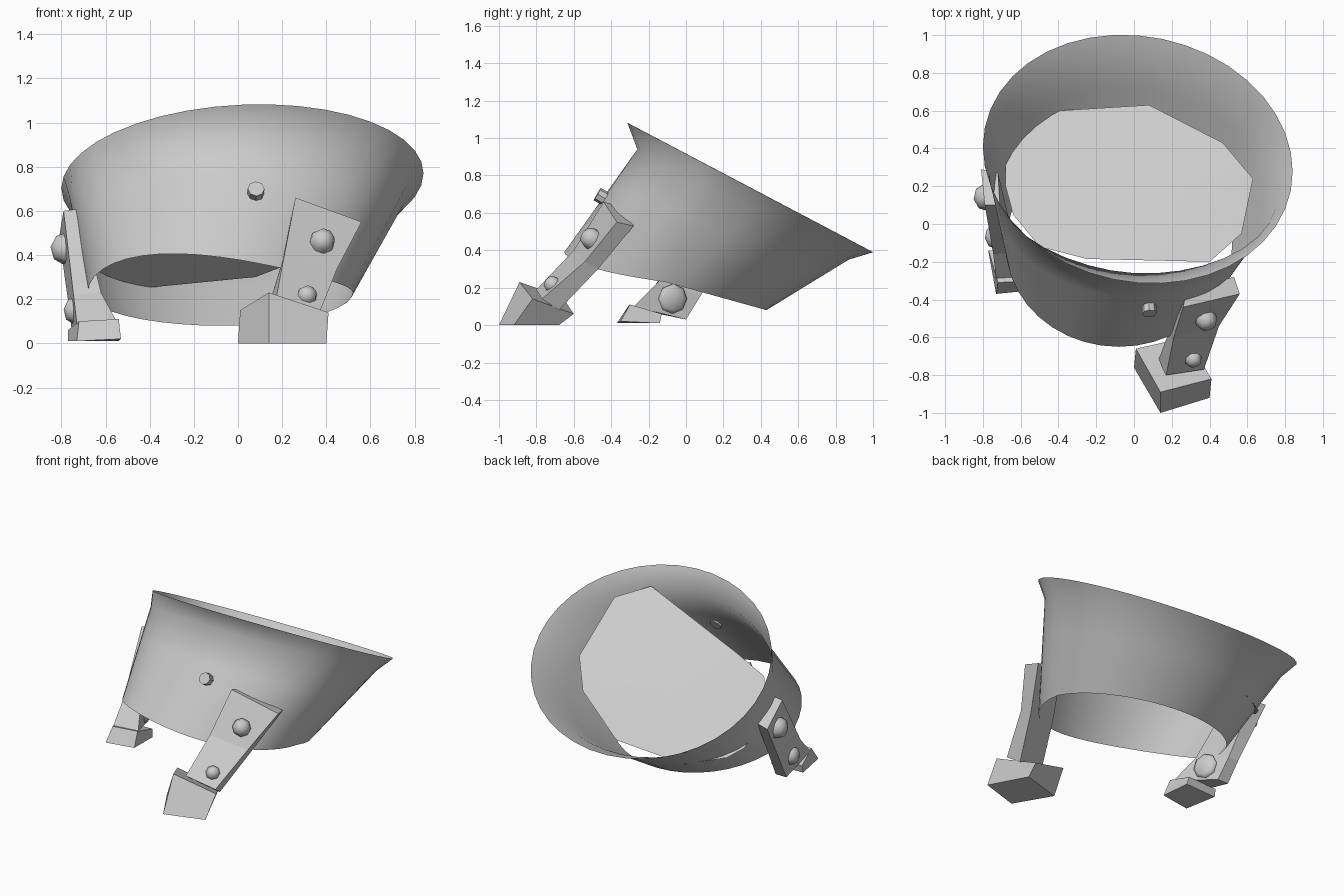
import bpy, bmesh
from math import sin, cos, pi
from mathutils import Vector

if "Cube" in bpy.data.objects:
    bpy.data.objects.remove(bpy.data.objects["Cube"])

SEG = 40


def make(name, verts, faces, smooth=False, angle=0.7):
    me = bpy.data.meshes.new(name)
    me.from_pydata([tuple(v) for v in verts], [], faces)
    ob = bpy.data.objects.new(name, me)
    bpy.context.collection.objects.link(ob)
    bm = bmesh.new()
    bm.from_mesh(me)
    bmesh.ops.recalc_face_normals(bm, faces=bm.faces)
    bm.to_mesh(me)
    bm.free()
    if smooth:
        bpy.context.view_layer.objects.active = ob
        ob.select_set(True)
        bpy.ops.object.shade_smooth_by_angle(angle=angle)
        ob.select_set(False)
    return ob


def ring(cx, rx, cy, ry, cz, zs, twist=0.0, skew=0.0, widen=0.0):
    # tilted ellipse; skew turns it in its plane, widen pushes out the front quarters
    pts = []
    for i in range(SEG):
        t = 2 * pi * i / SEG
        front = max(0, -sin(t))
        x = cx + rx * cos(t) * (1 + widen * abs(sin(2 * t)) * (front > 0))
        pts.append(Vector((x, cy + ry * sin(t) - skew * x,
                           cz + zs * sin(t) - twist * x * front + 0.52 * skew * x)))
    return pts


def block(name, *ends):
    # solid lofted through four-cornered sections
    fs = [(0, 1, 2, 3), tuple(range(4 * len(ends) - 4, 4 * len(ends)))]
    fs += [(4 * j + i, 4 * j + (i + 1) % 4, 4 * j + 4 + (i + 1) % 4, 4 * j + 4 + i)
           for j in range(len(ends) - 1) for i in range(4)]
    return make(name, [v for e in ends for v in e], fs)


def bolt(name, pos, axis, r, h):
    # domed eight-sided bolt head
    q = Vector(axis).to_track_quat('Z', 'Y')
    prof = [(1, -0.5), (1, 0), (0.75, 0.65)]
    vs = [q @ Vector((r * k * cos(pi * i / 4), r * k * sin(pi * i / 4), h * z)) + Vector(pos)
          for k, z in prof for i in range(8)]
    vs.append(q @ Vector((0, 0, h)) + Vector(pos))
    fs = [(j * 8 + i, j * 8 + (i + 1) % 8, j * 8 + 8 + (i + 1) % 8, j * 8 + 8 + i)
          for j in range(2) for i in range(8)]
    fs += [(16 + i, 16 + (i + 1) % 8, 24) for i in range(8)] + [tuple(range(8))]
    return make(name, vs, fs, True, 1.1)


# tilted, skewed tub wall with flared rim
bottom = ring(-0.08, 0.60, -0.11, 0.54, 0.23, -0.15, 0.13)
neck = ring(0.0, 0.755, 0.305, 0.565, 0.645, -0.295, skew=0.06, widen=0.08)
rim = ring(0.02, 0.82, 0.345, 0.655, 0.735, -0.345, skew=0.08)
rings = [bottom] + [[a.lerp(b, k) for a, b in zip(bottom, neck)] for k in (0.33, 0.67)] + [neck, rim]
make("tub_wall", [v for r in rings for v in r],
     [(j * SEG + i, j * SEG + (i + 1) % SEG, (j + 1) * SEG + (i + 1) % SEG, (j + 1) * SEG + i)
      for j in range(len(rings) - 1) for i in range(SEG)], True, 1.2)

# inner floor, roughly parallel to the rim and lifted at the front right
floor = [(-.68, .35), (-.62, .45), (-.4, .6), (.08, .63), (.47, .43), (.63, .24), (.57, -.05),
         (.4, -.2), (-.25, -.185), (-.5, -.12), (-.64, .05), (-.68, .2), (0, .2)]
fv = [(x, y, 0.29 + 0.5 * (0.63 - y) + 0.13 * x + max(0, x) * max(0, .25 - y)) for x, y in floor]
make("tub_floor", fv, [(i, (i + 1) % 12, 12) for i in range(12)], True)

# front leg and foot
block("front_foot",
      [(.14, -1, 0), (.40, -.92, 0), (.27, -.68, 0), (.0, -.76, 0)],
      [(.14, -.89, .23), (.41, -.82, .14), (.28, -.60, .06), (.01, -.66, .15)])
block("front_leg",
      [(.17, -.80, .19), (.37, -.77, .14), (.34, -.68, .08), (.13, -.72, .14)],
      [(.21, -.60, .40), (.45, -.54, .34), (.43, -.47, .30), (.20, -.53, .37)],
      [(.26, -.44, .66), (.56, -.37, .55), (.53, -.28, .53), (.28, -.35, .63)])
n = (.3, -.75, .5)
bolt("front_bolt_upper", (.385, -.515, .467), n, .057, .05)
bolt("front_bolt_lower", (.315, -.72, .22), n, .045, .04)

# left leg and foot
block("left_foot",
      [(-.73, -.37, .01), (-.53, -.35, .02), (-.54, -.14, .01), (-.77, -.15, .01)],
      [(-.72, -.31, .10), (-.54, -.30, .11), (-.55, -.13, .06), (-.77, -.14, .06)])
block("left_leg",
      [(-.73, -.29, .09), (-.55, -.28, .10), (-.67, 0, .03), (-.75, 0, .03)],
      [(-.745, -.16, .22), (-.62, -.15, .23), (-.69, .08, .16), (-.765, .08, .16)],
      [(-.79, .10, .60), (-.71, .10, .61), (-.72, .27, .49), (-.81, .29, .48)])
bolt("left_bolt_upper", (-.79, .14, .43), (-1, -.15, .1), .07, .06)
bolt("left_bolt_lower", (-.745, -.07, .15), (-1, -.15, .1), .06, .045)
bolt("left_bolt_inner", (-.625, -.07, .14), (1, .35, -.1), .08, .02)

# short peg on the front wall
q = Vector((.05, -.85, .5)).to_track_quat('Z', 'Y')
peg = [q @ Vector((.038 * cos(pi * i / 4), .038 * sin(pi * i / 4), z)) + Vector((.08, -.44, .68))
       for z in (-.015, .04) for i in range(8)]
make("peg", peg, [(i, (i + 1) % 8, 8 + (i + 1) % 8, 8 + i) for i in range(8)]
     + [tuple(range(8)), tuple(range(8, 16))], True)
